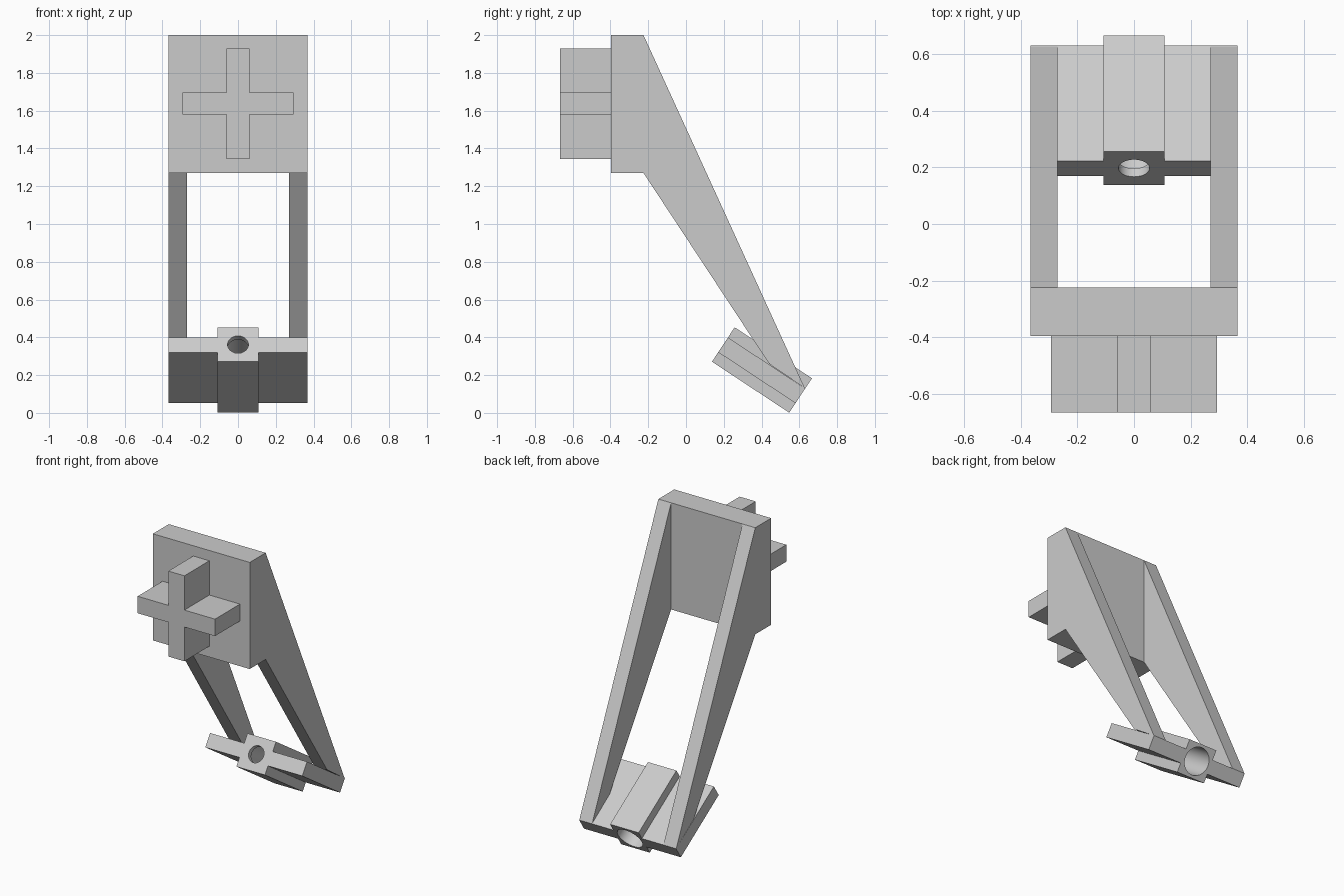
import bpy, bmesh, math
from mathutils import Matrix, Vector

cube = bpy.data.objects.get("Cube")
if cube:
    bpy.data.objects.remove(cube, do_unlink=True)

grey = bpy.data.materials.new("plain_grey")
grey.use_nodes = True
grey.diffuse_color = (0.6, 0.6, 0.6, 1)
grey.node_tree.nodes["Principled BSDF"].inputs["Base Color"].default_value = (0.6, 0.6, 0.6, 1)

HALF_W = 0.367      # half of the overall width
ARM_IN = 0.27       # inner face of the arms
CORE_W = 0.108      # half width of the bored block
TILT = Matrix.Translation((0, 0.402, 0.227)) @ Matrix.Rotation(math.radians(-33.4), 4, "X")


def make(name, bm, matrix=Matrix()):
    bmesh.ops.transform(bm, matrix=matrix, verts=bm.verts)
    bmesh.ops.recalc_face_normals(bm, faces=bm.faces)
    mesh = bpy.data.meshes.new(name)
    bm.to_mesh(mesh)
    bm.free()
    mesh.materials.append(grey)
    obj = bpy.data.objects.new(name, mesh)
    bpy.context.collection.objects.link(obj)
    return obj


def prism(name, points, sweep, matrix=Matrix()):
    """Closed outline pushed along the sweep vector."""
    bm = bmesh.new()
    face = bm.faces.new([bm.verts.new(p) for p in points])
    new = bmesh.ops.extrude_face_region(bm, geom=[face])["geom"]
    moved = [v for v in new if isinstance(v, bmesh.types.BMVert)]
    bmesh.ops.translate(bm, vec=Vector(sweep), verts=moved)
    return make(name, bm, matrix)


def box(name, x, y, z, matrix=Matrix()):
    outline = [(x[0], y[0], z[0]), (x[1], y[0], z[0]), (x[1], y[1], z[0]), (x[0], y[1], z[0])]
    return prism(name, outline, (0, 0, z[1] - z[0]), matrix)


def bore(block, radius, y0, y1):
    """Cut a round hole along the block's tilted axis."""
    bm = bmesh.new()
    bmesh.ops.create_cone(bm, cap_ends=True, segments=48, radius1=radius,
                          radius2=radius, depth=y1 - y0)
    place = Matrix.Translation((0, (y0 + y1) / 2, 0)) @ Matrix.Rotation(math.pi / 2, 4, "X")
    cutter = make("bore_cutter", bm, TILT @ place)
    cutter.hide_render = True
    mod = block.modifiers.new("bore", "BOOLEAN")
    mod.operation, mod.solver, mod.object = "DIFFERENCE", "EXACT", cutter
    bpy.context.view_layer.objects.active = block
    bpy.ops.object.modifier_apply(modifier=mod.name)
    bpy.data.objects.remove(cutter, do_unlink=True)


# Upright plate
box("upright_plate", (-HALF_W, HALF_W), (-0.397, -0.225), (1.27, 2.0))

# Cross-shaped peg on the front of the plate
tall, wide, bar_x, bar_z = 0.2925, 0.293, 0.061, 0.058
quarter = [(wide, bar_z), (bar_x, bar_z), (bar_x, tall)]
outline = (quarter + [(-x, z) for x, z in reversed(quarter)]
           + [(-x, -z) for x, z in quarter] + [(x, -z) for x, z in reversed(quarter)])
prism("cross_peg", [(x, -0.667, 1.637 + z) for x, z in outline], (0, 0.27, 0))

# Tapered arms and the thin wings beside the bored block
arm = [(-0.225, 2.0), (-0.225, 1.27), (0.44, 0.26), (0.629, 0.131)]
for side, sign in (("left", 1), ("right", -1)):
    prism(side + "_arm", [(sign * ARM_IN, y, z) for y, z in arm],
          (sign * (HALF_W - ARM_IN), 0, 0))
    box(side + "_wing", (sign * CORE_W, sign * HALF_W), (-0.245, 0.245), (-0.049, 0.045), TILT)

# Tilted block with a small front hole and a wide bore from the back
block = box("bored_block", (-CORE_W, CORE_W), (-0.245, 0.245), (-0.109, 0.109), TILT)
bore(block, 0.09, -0.21, 0.3)
bore(block, 0.055, -0.3, -0.15)
bpy.ops.object.select_all(action="DESELECT")
block.select_set(True)
bpy.context.view_layer.objects.active = block
bpy.ops.object.shade_smooth_by_angle(angle=math.radians(30))
